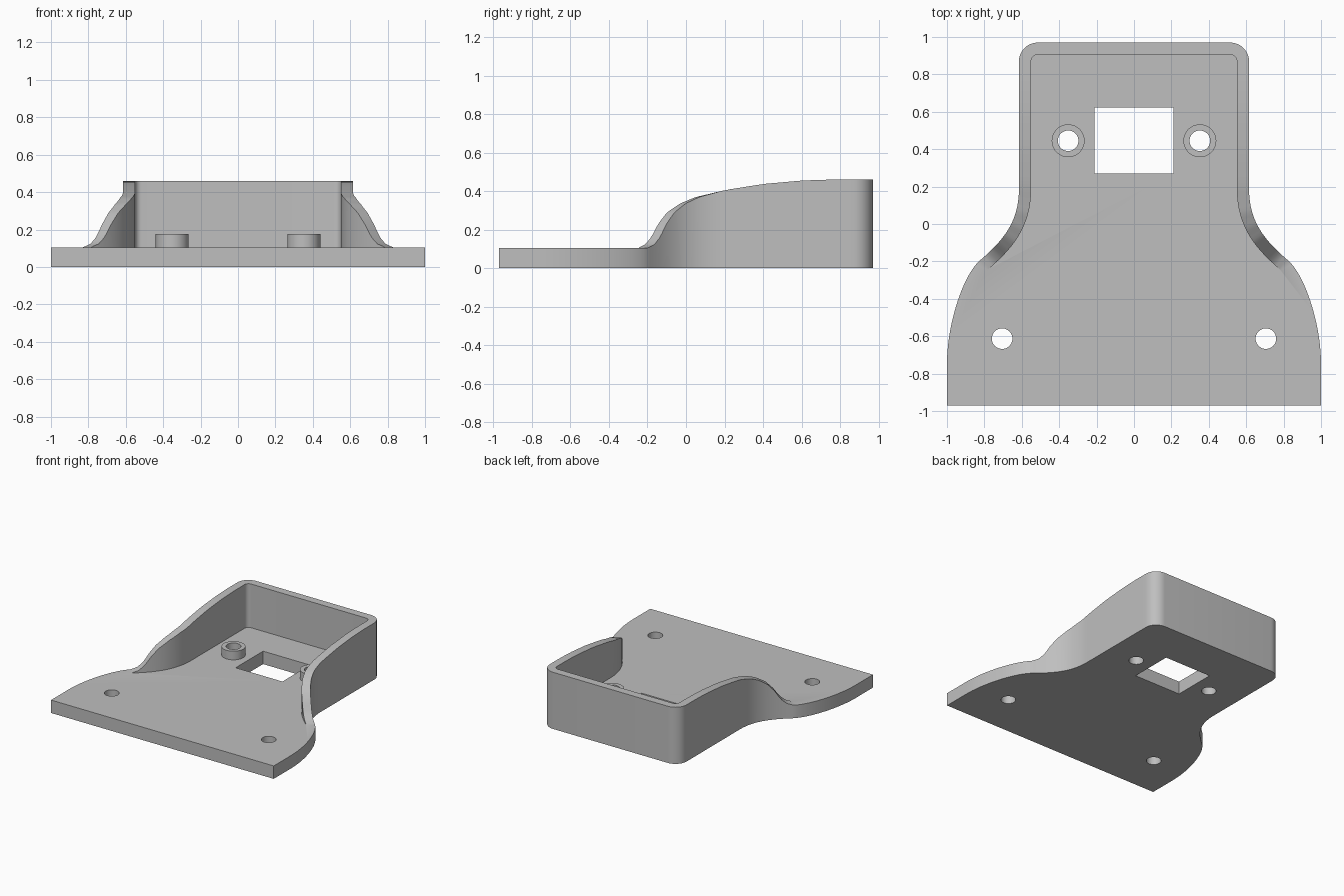
import bpy, bmesh, math
from mathutils import Vector
from mathutils.geometry import interpolate_bezier

PLATE, WALL, RIM = 0.105, 0.065, 0.46

if "Cube" in bpy.data.objects:
    bpy.data.objects.remove(bpy.data.objects["Cube"])

grey = bpy.data.materials.new("plain_grey")
grey.use_nodes = True
grey.diffuse_color = (0.52, 0.52, 0.52, 1)
grey.node_tree.nodes["Principled BSDF"].inputs["Base Color"].default_value = grey.diffuse_color


def bezier(*pts, n=20):
    return [Vector(p).to_2d() for p in interpolate_bezier(*[Vector((x, y, 0)) for x, y in pts], n)]


def rim_height(y):
    """Height of the wall at a point along its side."""
    curve = [(-0.2, PLATE), (-0.165, 0.122), (-0.135, 0.16), (-0.1, 0.232), (-0.06, 0.29), (0, 0.337),
             (0.07, 0.37), (0.2, 0.405), (0.4, 0.437), (0.6, 0.455), (0.74, RIM)]
    for (a, za), (b, zb) in zip(curve, curve[1:]):
        if y <= b:
            return za + (zb - za) * max(0, (y - a) / (b - a))
    return RIM


# Outline of the left half: flared front, then the walled section and rounded corner
front = [Vector((1, -0.97))] + bezier((1, -0.75), (1, -0.54), (0.92, -0.29), (0.83, -0.2))[:-1]
side = bezier((0.83, -0.2), (0.7, -0.09), (0.615, 0.01), (0.615, 0.19), n=28)
side += [Vector((0.615, 0.19 + 0.68 * i / 12)) for i in range(1, 12)]
side += [Vector((0.515 + 0.1 * math.cos(a), 0.87 + 0.1 * math.sin(a)))
         for a in (math.pi / 2 * i / 10 for i in range(11))]


def mirrored(pts):
    return [Vector((-p.x, p.y)) for p in reversed(pts)]


wall = side + mirrored(side)
outline = front + wall + mirrored(front)
k = len(front)

# Inner line of the wall, offset towards the middle
inner = []
for i in range(k, k + len(wall)):
    t = (outline[i] - outline[i - 1]).normalized() + (outline[i + 1] - outline[i]).normalized()
    inner.append(outline[i] + Vector((-t.y, t.x)).normalized() * WALL)

# Tray: plate and wall as one closed shell
bm = bmesh.new()
heights = [PLATE] * k + [rim_height(p.y) for p in wall] + [PLATE] * k
bottom = [bm.verts.new((p.x, p.y, 0)) for p in outline]
top = [bm.verts.new((p.x, p.y, z)) for p, z in zip(outline, heights)]
floor = [bm.verts.new((p.x, p.y, PLATE)) for p in inner]
crest = [bm.verts.new((p.x, p.y, z)) for p, z in zip(inner, heights[k:])]
bm.faces.new(list(reversed(bottom)))
bm.faces.new(top[:k + 1] + floor + top[-k - 1:])
for i in range(len(outline)):
    j = (i + 1) % len(outline)
    bm.faces.new((bottom[i], bottom[j], top[j], top[i]))
for i in range(len(wall) - 1):
    bm.faces.new((top[k + i], top[k + i + 1], crest[i + 1], crest[i]))
    bm.faces.new((crest[i], crest[i + 1], floor[i + 1], floor[i]))
bmesh.ops.remove_doubles(bm, verts=bm.verts, dist=1e-5)
bmesh.ops.recalc_face_normals(bm, faces=bm.faces)
mesh = bpy.data.meshes.new("mounting_tray")
bm.to_mesh(mesh)
bm.free()
mesh.materials.append(grey)
tray = bpy.data.objects.new("mounting_tray", mesh)
bpy.context.collection.objects.link(tray)


def combine(operation):
    """Join or cut the newest primitive with the tray, then discard it."""
    tool = bpy.context.object
    tool.data.materials.append(grey)
    mod = tray.modifiers.new("shape", 'BOOLEAN')
    mod.operation, mod.object, mod.solver = operation, tool, 'EXACT'
    bpy.context.view_layer.objects.active = tray
    bpy.ops.object.modifier_apply(modifier=mod.name)
    bpy.data.objects.remove(tool)


def cylinder(x, y, radius, z0, z1):
    bpy.ops.mesh.primitive_cylinder_add(vertices=40, radius=radius, depth=z1 - z0,
                                        location=(x, y, (z0 + z1) / 2))


# Raised bosses with screw holes, and plain holes near the front
for s in (-1, 1):
    cylinder(s * 0.352, 0.445, 0.088, 0.05, 0.175)
    combine('UNION')
    for x, y in ((0.352, 0.445), (0.705, -0.613)):
        cylinder(s * x, y, 0.055, -0.1, 0.3)
        combine('DIFFERENCE')

# Rectangular opening
bpy.ops.mesh.primitive_cube_add(size=1, location=(0, 0.446, 0.05))
bpy.context.object.scale = (0.42, 0.352, 0.4)
combine('DIFFERENCE')

bpy.ops.object.select_all(action='DESELECT')
tray.select_set(True)
bpy.context.view_layer.objects.active = tray
bpy.ops.object.shade_smooth_by_angle(angle=math.radians(30))
